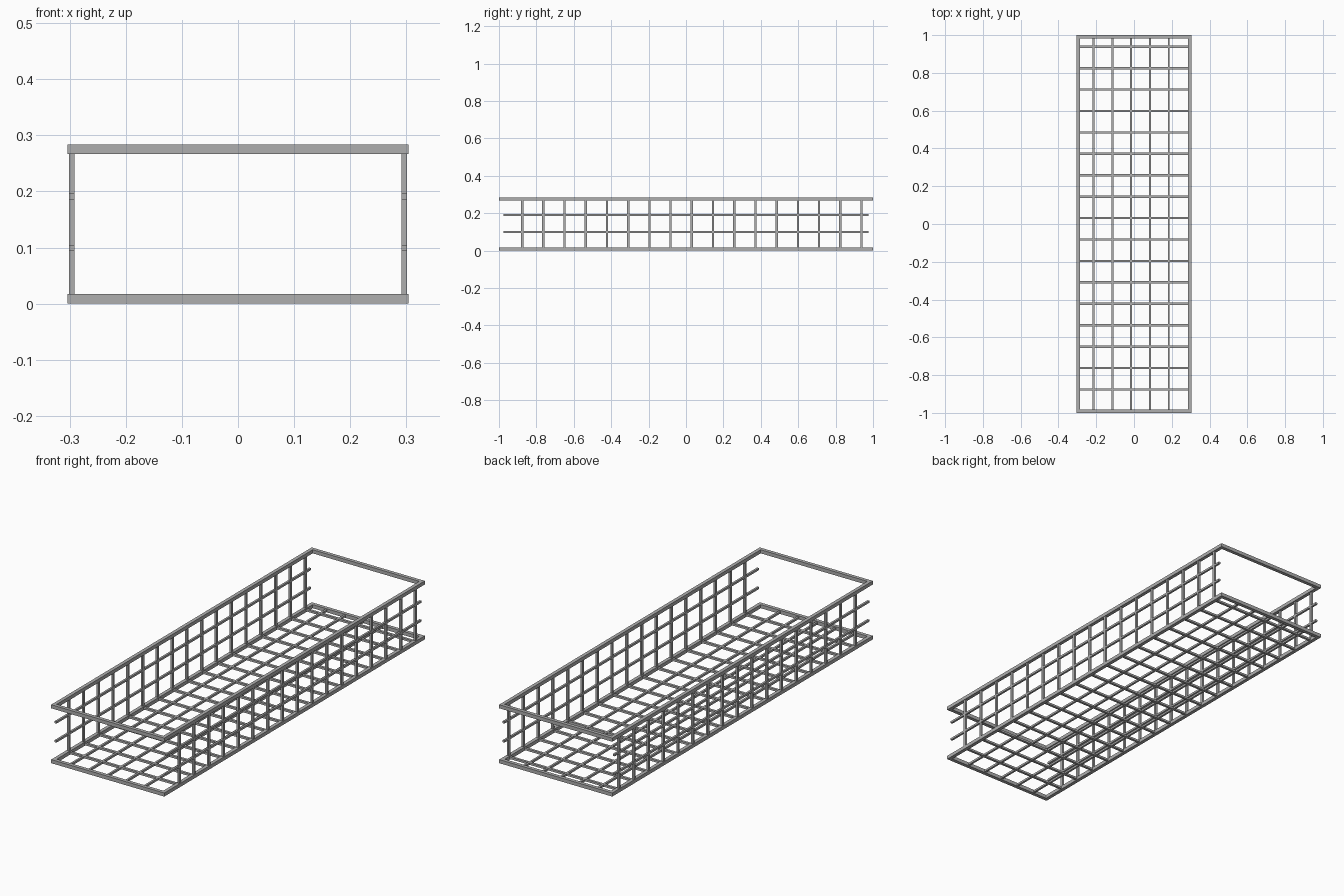
import bpy
import bmesh
from mathutils import Matrix, Vector

if "Cube" in bpy.data.objects:
    bpy.data.objects.remove(bpy.data.objects["Cube"], do_unlink=True)

HALF_W, HALF_L, HEIGHT = 0.304, 1.0, 0.284
FRAME = 0.0175         # square frame bar
ROD = 0.01             # thickness of mesh rods
WIDE = 0.012           # width of cross rods and uprights along the length
SIDE_X = 0.2965        # centre of the side meshes
LOW, HIGH = FRAME / 2, HEIGHT - FRAME / 2

steel = bpy.data.materials.new("grey steel")
steel.use_nodes = True
colour = (0.43, 0.43, 0.43, 1)
steel.diffuse_color = colour
steel.node_tree.nodes["Principled BSDF"].inputs["Base Color"].default_value = colour


def finish(name, bm):
    mesh = bpy.data.meshes.new(name)
    bmesh.ops.recalc_face_normals(bm, faces=bm.faces)
    bm.to_mesh(mesh)
    bm.free()
    mesh.materials.append(steel)
    obj = bpy.data.objects.new(name, mesh)
    bpy.context.collection.objects.link(obj)


def rods(name, centres, size):
    """One object made of equal boxes at the given centres."""
    bm = bmesh.new()
    for c in centres:
        place = Matrix.Translation(Vector(c)) @ Matrix.Diagonal((*size, 1))
        bmesh.ops.create_cube(bm, size=1, matrix=place)
    finish(name, bm)


def frame(name, z):
    """Rectangular ring of square bar with mitred corners."""
    bm = bmesh.new()
    loops = []
    for inset, height in ((0, 0), (FRAME, 0), (FRAME, FRAME), (0, FRAME)):
        w, l = HALF_W - inset, HALF_L - inset
        loops.append([bm.verts.new((sx * w, sy * l, z + height))
                      for sx, sy in ((-1, -1), (1, -1), (1, 1), (-1, 1))])
    for i in range(4):
        a, b = loops[i - 1], loops[i]
        for j in range(4):
            bm.faces.new((a[j - 1], a[j], b[j], b[j - 1]))
    finish(name, bm)


# Top and bottom frames
frame("bottom_frame", 0)
frame("top_frame", HEIGHT - FRAME)

# Floor mesh
stations = [-0.876 + 0.1134 * i for i in range(17)]
rods("floor_cross_rods", [(0, y, LOW) for y in stations],
     (2 * HALF_W - FRAME, WIDE, ROD))
rods("floor_long_rods", [(-0.214 + 0.0995 * i, 0, LOW) for i in range(5)],
     (ROD, 2 * HALF_L - FRAME, ROD))

# Side meshes: uprights and two free-ended rails on each side
for side, x in (("left", SIDE_X), ("right", -SIDE_X)):
    rods(side + "_uprights", [(x, y, HEIGHT / 2) for y in stations],
         (ROD, WIDE, HIGH - LOW))
    rods(side + "_rails", [(x, 0, z) for z in (0.099, 0.191)],
         (ROD, 1.954, ROD))
